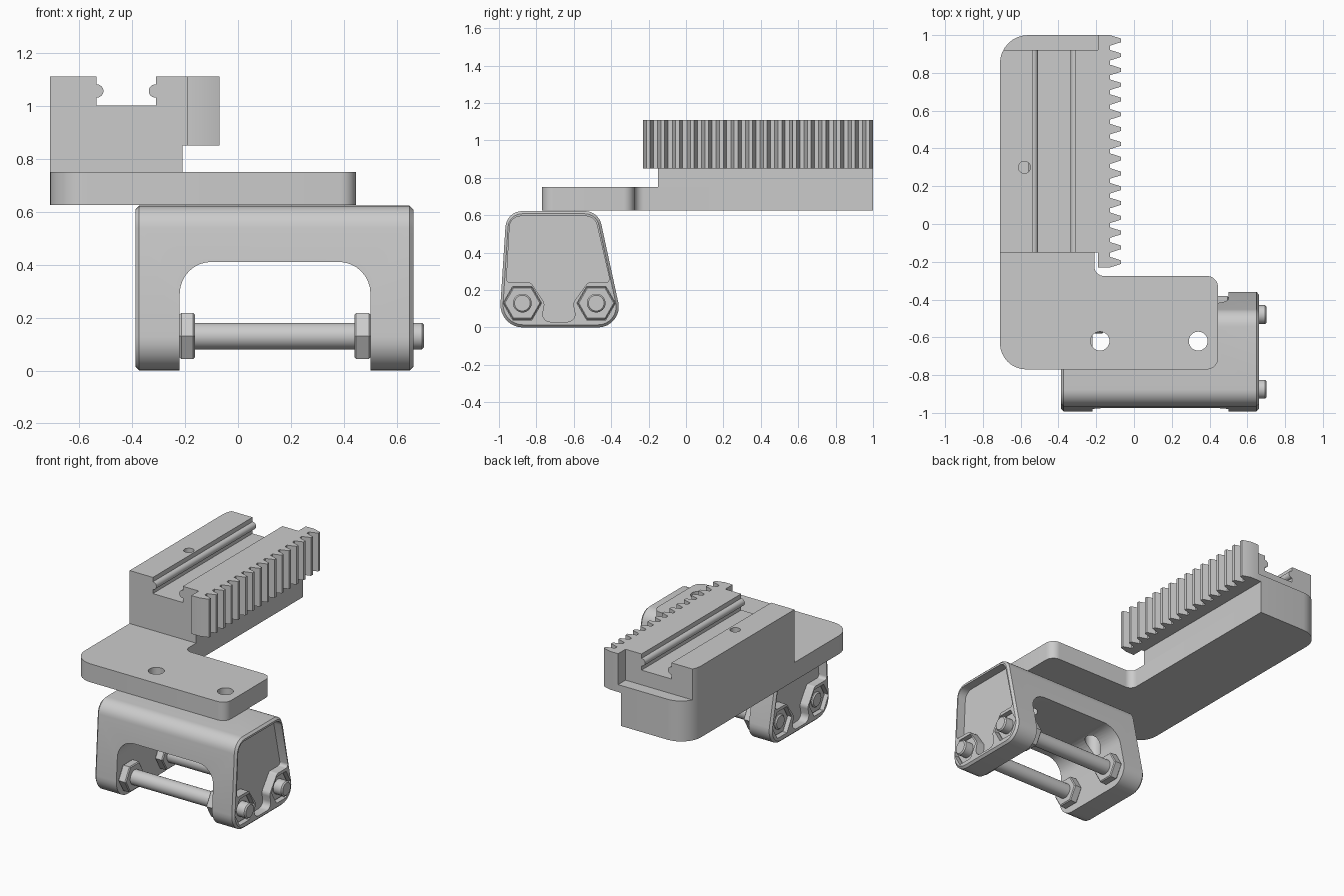
import bpy, bmesh, math
from mathutils import Vector

cube = bpy.data.objects.get("Cube")
if cube:
    bpy.data.objects.remove(cube, do_unlink=True)

grey = bpy.data.materials.new("plain_grey")
grey.use_nodes = True
grey.diffuse_color = (0.6, 0.6, 0.6, 1)
grey.node_tree.nodes["Principled BSDF"].inputs["Base Color"].default_value = (0.6, 0.6, 0.6, 1)


def rounded(corners, steps=8):
    """Outline from (u, v, radius) corners, each rounded by its radius."""
    out, n = [], len(corners)
    for i, (x, y, r) in enumerate(corners):
        p = Vector((x, y))
        if r == 0:
            out.append(p)
            continue
        u = (Vector(corners[i - 1][:2]) - p).normalized()
        v = (Vector(corners[(i + 1) % n][:2]) - p).normalized()
        half = u.angle(v) / 2
        c = p + (u + v).normalized() * r / math.sin(half)
        t = r / math.tan(half)
        s, e = (p + u * t - c).normalized(), (p + v * t - c).normalized()
        out += [c + s.slerp(e, k / steps) * r for k in range(steps + 1)]
    return out


def ring(u, v, r, sides=32):
    return [(u + r * math.cos(2 * math.pi * k / sides),
             v + r * math.sin(2 * math.pi * k / sides)) for k in range(sides)]


def rect(u0, u1, v0, v1):
    return [(u0, v0), (u1, v0), (u1, v1), (u0, v1)]


def prism(name, outline, axis, a, b, chamfer=0):
    """Extrude a flat outline along an axis from a to b."""
    place = {"x": lambda u, v, w: (w, u, v),
             "y": lambda u, v, w: (u, w, v),
             "z": lambda u, v, w: (u, v, w)}[axis]
    bm = bmesh.new()
    ends = [[bm.verts.new(place(p[0], p[1], w)) for p in outline] for w in (a, b)]
    n = len(outline)
    for loop in ends:
        bm.faces.new(loop)
    for i in range(n):
        j = (i + 1) % n
        bm.faces.new((ends[0][i], ends[0][j], ends[1][j], ends[1][i]))
    bmesh.ops.recalc_face_normals(bm, faces=bm.faces)
    mesh = bpy.data.meshes.new(name)
    bm.to_mesh(mesh)
    bm.free()
    mesh.materials.append(grey)
    obj = bpy.data.objects.new(name, mesh)
    bpy.context.collection.objects.link(obj)
    if chamfer:
        mod = obj.modifiers.new("chamfer", "BEVEL")
        mod.width, mod.segments = chamfer, 1
        mod.limit_method, mod.angle_limit = "ANGLE", math.radians(70)
    return obj


def finish(obj, cutters=()):
    """Cut with every cutter, bake the modifiers and shade."""
    for c in cutters:
        mod = obj.modifiers.new("cut", "BOOLEAN")
        mod.operation, mod.solver, mod.object = "DIFFERENCE", "EXACT", c
        c.hide_render = True
    if obj.modifiers:
        bpy.context.view_layer.update()
        dg = bpy.context.evaluated_depsgraph_get()
        baked = bpy.data.meshes.new_from_object(obj.evaluated_get(dg))
        obj.modifiers.clear()
        obj.data = baked
    for c in cutters:
        bpy.data.objects.remove(c, do_unlink=True)
    bpy.ops.object.select_all(action="DESELECT")
    obj.select_set(True)
    bpy.context.view_layer.objects.active = obj
    bpy.ops.object.shade_smooth_by_angle(angle=math.radians(30))


SCREWS = [(-0.18, -0.62), (0.34, -0.62)]
BOLTS = [(-0.875, 0.13), (-0.48, 0.13)]

# L-shaped base plate with two screw holes
plate = prism("base_plate", rounded([
    (-0.71, -0.77, 0.14), (0.445, -0.77, 0.06), (0.445, -0.275, 0.06),
    (-0.21, -0.275, 0.05), (-0.21, 1, 0), (-0.71, 1, 0.15)]), "z", 0.625, 0.75)
finish(plate, [prism("cutter", ring(x, y, 0.05), "z", 0.5, 0.9) for x, y in SCREWS])

# Rail block with channel, rear ledge and small blind hole
block = prism("rail_block", rounded([
    (-0.71, -0.15, 0), (-0.21, -0.15, 0), (-0.21, 1, 0), (-0.71, 1, 0.15)]), "z", 0.75, 1.11)
finish(block, [
    prism("cutter", rect(-0.535, -0.31, 1.0, 1.3), "y", -0.5, 1.3),
    prism("cutter", rect(-0.9, -0.1, 0.92, 1.2), "z", 0.9, 1.3),
    prism("cutter", ring(-0.58, 0.3, 0.032), "z", 1.0, 1.3)])

# Round ribs along both channel walls
for side, x in (("right", -0.533), ("left", -0.312)):
    finish(prism("channel_rib_" + side, ring(x, 1.055, 0.025, 24), "y", -0.15, 0.92))

# Toothed rack
TEETH, Y0, Y1 = 16, -0.23, 1.0
base = 0.056
pitch = (Y1 - Y0 - base) / (TEETH - 1)
outline = [(-0.21, 0.92), (-0.21, -0.15), (-0.19, -0.15), (-0.19, Y0)]
for i in range(TEETH):
    y = Y0 + i * pitch
    outline += [(-0.127, y), (-0.07, y + 0.018), (-0.07, y + base - 0.018), (-0.127, y + base)]
outline += [(-0.19, Y1), (-0.19, 0.92)]
finish(prism("gear_rack", outline, "z", 0.85, 1.11))
finish(prism("rack_web", rect(-0.21, -0.19, 0.92, 1.0), "z", 0.85, 0.9))

# Arched clamp bracket with pocketed ends
bracket = prism("clamp_bracket", rounded([
    (-1.0, 0, 0.12), (-0.333, 0, 0.11), (-0.468, 0.622, 0.09), (-0.96, 0.622, 0.09)]),
    "x", -0.387, 0.662, 0.014)
arch = rounded([(-0.22, -0.2, 0), (0.5, -0.2, 0), (0.5, 0.41, 0.12), (-0.22, 0.41, 0.12)])
pocket = rounded([
    (-0.96, 0.24, 0.02), (-0.83, 0.24, 0.02), (-0.755, 0.13, 0.04), (-0.775, 0.03, 0.04),
    (-0.585, 0.03, 0.04), (-0.605, 0.13, 0.04), (-0.525, 0.24, 0.02), (-0.405, 0.24, 0.02),
    (-0.487, 0.595, 0.06), (-0.94, 0.595, 0.06)], 5)
cuts = [prism("cutter", arch, "y", -1.3, 0.0)]
cuts += [prism("cutter", ring(x, y, 0.05), "z", 0.3, 0.8) for x, y in SCREWS]
for a, b, hex_a, hex_b in ((-0.6, -0.327, -0.6, -0.337), (0.602, 0.9, 0.612, 0.9)):
    cuts.append(prism("cutter", pocket, "x", a, b))
    cuts += [prism("cutter", ring(y, z, 0.103, 6), "x", hex_a, hex_b) for y, z in BOLTS]
finish(bracket, cuts)

# Cross bolts with nuts at the ends and inside the arch
for side, (y, z) in zip(("front", "back"), BOLTS):
    finish(prism(side + "_bolt", ring(y, z, 0.05), "x", -0.375, 0.702, 0.008))
    for label, a, b in (("inner_right", -0.22, -0.163), ("inner_left", 0.44, 0.5),
                        ("outer_right", -0.335, -0.362), ("outer_left", 0.605, 0.637)):
        finish(prism(side + "_nut_" + label, ring(y, z, 0.1, 6), "x", a, b, 0.006))
